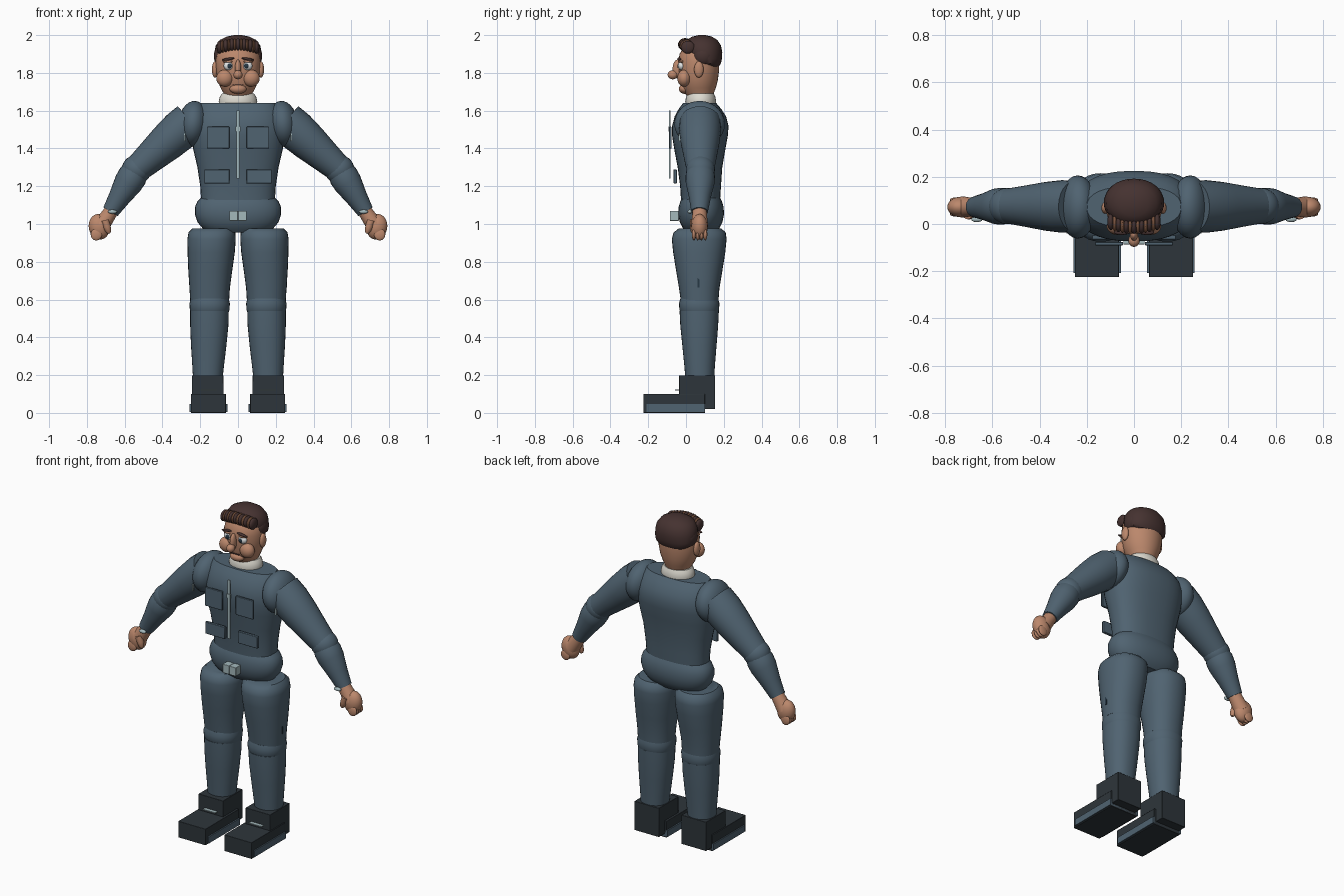
import bpy, bmesh, math
from mathutils import Matrix, Vector

cube = bpy.data.objects.get("Cube")
if cube:
    bpy.data.objects.remove(cube, do_unlink=True)


def material(name, rgb):
    m = bpy.data.materials.new(name)
    m.use_nodes = True
    m.diffuse_color = (*rgb, 1)
    m.node_tree.nodes["Principled BSDF"].inputs["Base Color"].default_value = (*rgb, 1)
    return m


SUIT = material("slate blue cloth", (0.08, 0.125, 0.165))
SKIN = material("tan skin", (0.5, 0.245, 0.15))
HAIR = material("dark brown hair", (0.06, 0.032, 0.03))
STREAK = material("light brown hair", (0.2, 0.09, 0.05))
BOOT = material("charcoal boot", (0.027, 0.036, 0.043))
COLLAR = material("off white collar", (0.72, 0.7, 0.63))
METAL = material("pale metal", (0.37, 0.48, 0.5))
WHITE = material("eye white", (0.8, 0.82, 0.82))
IRIS = material("dark iris", (0.02, 0.04, 0.06))
parts = []


def finish(name, bm, mat, matrix=Matrix()):
    bmesh.ops.transform(bm, matrix=matrix, verts=bm.verts)
    bmesh.ops.recalc_face_normals(bm, faces=bm.faces)
    me = bpy.data.meshes.new(name)
    bm.to_mesh(me)
    bm.free()
    me.materials.append(mat)
    ob = bpy.data.objects.new(name, me)
    bpy.context.collection.objects.link(ob)
    parts.append(ob)
    return ob


def loft(name, mat, rings, power=2.0, matrix=Matrix(), n=32):
    """Skin a stack of rings given as (z, x centre, y centre, x radius, y radius)."""
    bm = bmesh.new()
    loops = []
    for z, cx, cy, rx, ry in rings:
        loop = []
        for i in range(n):
            a = math.tau * i / n
            c, s = math.cos(a), math.sin(a)
            x = math.copysign(abs(c) ** (2 / power), c)
            y = math.copysign(abs(s) ** (2 / power), s)
            loop.append(bm.verts.new((cx + rx * x, cy + ry * y, z)))
        loops.append(loop)
    for lo, hi in zip(loops, loops[1:]):
        for i in range(n):
            j = (i + 1) % n
            bm.faces.new((lo[i], lo[j], hi[j], hi[i]))
    bm.faces.new(loops[0])
    bm.faces.new(loops[-1])
    return finish(name, bm, mat, matrix)


def limb(name, mat, start, end, radii, depth=1.0):
    """Tapered tube between two points; radii are (fraction, radius)."""
    a, b = Vector(start), Vector(end)
    z = (b - a).normalized()
    x = Vector((0, 1, 0)).cross(z).normalized()
    y = z.cross(x)
    m = Matrix((x, y, z)).transposed().to_4x4()
    m.translation = a
    length = (b - a).length
    rings = [(t * length, 0, 0, r, r * depth) for t, r in radii]
    return loft(name, mat, rings, matrix=m, n=24)


def ball(name, mat, centre, radii, tilt=0.0):
    bm = bmesh.new()
    bmesh.ops.create_uvsphere(bm, u_segments=24, v_segments=14, radius=1)
    m = Matrix.Translation(centre) @ Matrix.Rotation(tilt, 4, 'Y') @ Matrix.Diagonal((*radii, 1))
    return finish(name, bm, mat, m)


def box(name, mat, x, y, z, bevel=0.0):
    bm = bmesh.new()
    bmesh.ops.create_cube(bm, size=1)
    size = [r[1] - r[0] for r in (x, y, z)]
    mid = [(r[1] + r[0]) / 2 for r in (x, y, z)]
    ob = finish(name, bm, mat, Matrix.Translation(mid) @ Matrix.Diagonal((*size, 1)))
    if bevel:
        mod = ob.modifiers.new("bevel", 'BEVEL')
        mod.width = bevel
        mod.segments = 2
    return ob


# Torso, pelvis and collar
loft("torso", SUIT, [
    (1.12, 0, .077, .195, .103), (1.2, 0, .077, .2, .108), (1.3, 0, .074, .215, .118),
    (1.4, 0, .073, .238, .136), (1.47, 0, .074, .247, .148), (1.52, 0, .076, .246, .149),
    (1.57, 0, .076, .235, .136), (1.61, 0, .074, .22, .112), (1.64, 0, .072, .2, .088)], 2.4)
loft("pelvis", SUIT, [
    (.955, 0, .08, .15, .075), (.975, 0, .08, .185, .095), (1.01, 0, .08, .215, .113),
    (1.05, 0, .08, .228, .121), (1.09, 0, .08, .228, .119), (1.12, 0, .08, .215, .11),
    (1.14, 0, .08, .195, .1)], 2.3)
loft("collar", COLLAR, [
    (1.635, 0, .078, .1, .08), (1.65, 0, .078, .102, .082), (1.675, 0, .078, .096, .077),
    (1.69, 0, .078, .085, .07)])

# Jacket front details
box("zipper", METAL, (-.008, .008), (-.09, -.083), (1.24, 1.6))
box("zipper_pull", METAL, (-.012, .012), (-.093, -.083), (1.49, 1.515))
for side, tag in ((1, "left"), (-1, "right")):
    def span(a, b):
        return sorted((side * a, side * b))
    box(tag + "_chest_pocket", SUIT, span(.046, .165), (-.09, -.076), (1.4, 1.515), .003)
    box(tag + "_waist_pocket", SUIT, span(.045, .178), (-.066, -.048), (1.215, 1.288), .003)
    box(tag + "_buckle_half", METAL, span(.001, .045), (-.086, -.038), (1.017, 1.07), .002)

# Head
loft("head", SKIN, [
    (1.67, 0, .075, .07, .065), (1.695, 0, .07, .078, .078), (1.72, 0, .068, .092, .09),
    (1.76, 0, .068, .108, .1), (1.81, 0, .068, .117, .107), (1.86, 0, .068, .119, .109),
    (1.9, 0, .07, .113, .104), (1.94, 0, .075, .09, .085), (1.97, 0, .08, .05, .05)])
ball("nose_bridge", SKIN, (0, -.045, 1.82), (.017, .026, .05))
ball("nose_tip", SKIN, (0, -.07, 1.79), (.024, .027, .024))
ball("chin", SKIN, (0, -.008, 1.715), (.045, .03, .026))
box("mouth", HAIR, (-.028, .028), (-.032, -.024), (1.738, 1.742))

# Hair cap and rolled fringe
loft("hair_cap", HAIR, [
    (1.835, 0, .125, .09, .05), (1.85, 0, .113, .115, .072), (1.875, 0, .1, .124, .09),
    (1.91, 0, .092, .125, .1), (1.945, 0, .088, .118, .097), (1.975, 0, .085, .095, .08),
    (1.992, 0, .085, .06, .052), (2.0, 0, .085, .02, .018)], 2.1)
for i in range(13):
    u = i / 6 - 1
    ball(f"fringe_lock_{i + 1}", STREAK if i % 2 else HAIR,
         (u * .098, -.006 + .016 * u * u, 1.95 - .014 * u * u),
         (.011 if i % 2 else .015, .036, .034))

for side, tag in ((1, "left"), (-1, "right")):
    def at(x, y, z):
        return (side * x, y, z)

    def span(a, b):
        return sorted((side * a, side * b))

    # Face
    ball(tag + "_cheek", SKIN, at(.07, -.01, 1.772), (.045, .036, .045))
    ball(tag + "_ear", SKIN, at(.122, .068, 1.818), (.016, .025, .043))
    ball(tag + "_side_hair", HAIR, at(.098, .09, 1.89), (.03, .05, .05))
    ball(tag + "_eye", WHITE, at(.048, -.024, 1.838), (.028, .018, .024))
    ball(tag + "_iris", IRIS, at(.045, -.037, 1.837), (.013, .008, .014))
    ball(tag + "_eyelid", SKIN, at(.048, -.022, 1.86), (.031, .02, .009))
    ball(tag + "_eyebrow", HAIR, at(.052, -.036, 1.873), (.034, .01, .007), side * .15)

    # Arm
    ball(tag + "_shoulder", SUIT, at(.238, .072, 1.53), (.08, .134, .122), side * -.12)
    limb(tag + "_upper_arm", SUIT, at(.25, .074, 1.545), at(.53, .076, 1.295),
         [(0, .105), (.2, .108), (.45, .1), (.75, .085), (1, .073)], 1.03)
    ball(tag + "_elbow", SUIT, at(.537, .076, 1.288), (.079, .077, .077))
    limb(tag + "_forearm", SUIT, at(.542, .076, 1.28), at(.675, .072, 1.065),
         [(0, .07), (.12, .078), (.3, .076), (.65, .058), (1, .044)])
    ball(tag + "_cuff_button", METAL, at(.665, .02, 1.065), (.024, .012, .011))
    box(tag + "_sleeve_zip", METAL, span(.278, .286), (-.04, -.03), (1.44, 1.48))

    # Hand
    limb(tag + "_wrist", SKIN, at(.66, .072, 1.085), at(.725, .072, .99),
         [(0, .036), (.5, .04), (1, .045)])
    ball(tag + "_palm", SKIN, at(.735, .072, .985), (.055, .043, .068), side * .2)
    limb(tag + "_thumb", SKIN, at(.705, .04, 1.02), at(.682, .04, .95),
         [(0, .02), (.5, .02), (.85, .015), (1, .007)])
    for k in range(4):
        ball(f"{tag}_finger_{k + 1}", SKIN, at(.75, .042 + .02 * k, .945), (.03, .011, .032))

    # Leg
    loft(tag + "_thigh", SUIT, [
        (.595, side * .15, .072, .103, .1), (.66, side * .15, .07, .107, .107),
        (.75, side * .147, .07, .116, .122), (.85, side * .142, .07, .125, .138),
        (.92, side * .14, .07, .128, .145), (.955, side * .138, .072, .124, .138),
        (.977, side * .135, .074, .106, .112)], 2.2)
    loft(tag + "_knee", SUIT, [
        (.525, side * .15, .072, .098, .096), (.545, side * .15, .07, .105, .105),
        (.58, side * .15, .07, .107, .107), (.605, side * .15, .07, .1, .1)], 2.2)
    loft(tag + "_shin", SUIT, [
        (.18, side * .16, .073, .078, .076), (.25, side * .158, .072, .084, .081),
        (.36, side * .155, .071, .094, .091), (.46, side * .152, .07, .101, .1),
        (.54, side * .151, .07, .102, .104)], 2.2)

    # Boot
    box(tag + "_boot_shaft", BOOT, span(.077, .244), (-.036, .154), (.02, .198), .002)
    box(tag + "_boot_foot", BOOT, span(.064, .25), (-.225, .1), (0, .1), .002)
    box(tag + "_boot_welt", SUIT, span(.056, .257), (-.208, .1), (.006, .046))
    box(tag + "_boot_lace", METAL, span(.115, .2), (-.058, -.036), (.118, .124))

box("thigh_zip", IRIS, (.252, .26), (.06, .072), (.665, .715))

# Smooth shading with crisp edges
bpy.ops.object.select_all(action='DESELECT')
for ob in parts:
    ob.select_set(True)
bpy.context.view_layer.objects.active = parts[0]
bpy.ops.object.shade_smooth_by_angle(angle=math.radians(40))
